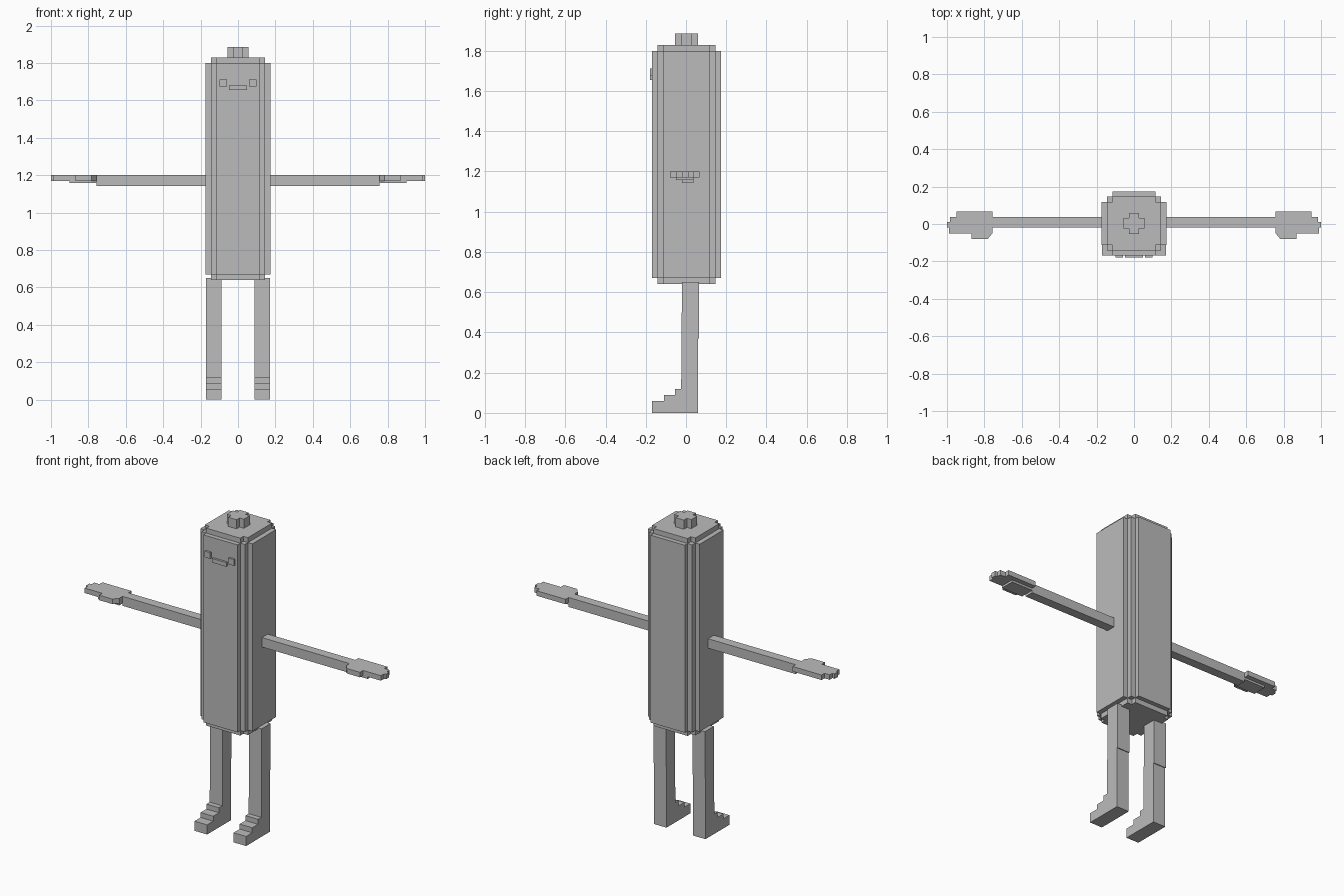
import bpy
import bmesh
from mathutils import Matrix, Vector

if "Cube" in bpy.data.objects:
    bpy.data.objects.remove(bpy.data.objects["Cube"])

grey = bpy.data.materials.new("plain grey")
grey.diffuse_color = (0.5, 0.5, 0.5, 1)
grey.use_nodes = True
grey.node_tree.nodes["Principled BSDF"].inputs["Base Color"].default_value = grey.diffuse_color


def finish(name, bm):
    bmesh.ops.recalc_face_normals(bm, faces=bm.faces)
    mesh = bpy.data.meshes.new(name)
    bm.to_mesh(mesh)
    bm.free()
    mesh.materials.append(grey)
    obj = bpy.data.objects.new(name, mesh)
    bpy.context.collection.objects.link(obj)
    return obj


def prism(name, outline, axis, lo, hi):
    """Extrude a 2D outline along x (outline is y,z) or z (outline is x,y)."""
    bm = bmesh.new()
    verts = [bm.verts.new((lo, a, b) if axis == "x" else (a, b, lo)) for a, b in outline]
    face = bm.faces.new(verts)
    move = Vector((hi - lo, 0, 0)) if axis == "x" else Vector((0, 0, hi - lo))
    out = bmesh.ops.extrude_face_region(bm, geom=[face])
    bmesh.ops.translate(bm, vec=move, verts=[v for v in out["geom"] if isinstance(v, bmesh.types.BMVert)])
    return finish(name, bm)


def box(name, x, y, z):
    return prism(name, [(x[0], y[0]), (x[1], y[0]), (x[1], y[1]), (x[0], y[1])], "z", *z)


def stepped(name, steps, z, cy=0.003):
    """Prism with stair-stepped corners; steps are (half x, half y), widest x first."""
    quarter = []
    for i, (hx, hy) in enumerate(steps):
        if i:
            quarter.append((hx, steps[i - 1][1]))
        quarter.append((hx, hy))
    ring = quarter + [(-x, y) for x, y in reversed(quarter)]
    ring += [(-x, -y) for x, y in quarter] + [(x, -y) for x, y in reversed(quarter)]
    return prism(name, [(x, y + cy) for x, y in ring], "z", *z)


def mirrored(obj, name):
    """Copy a part to the other side."""
    bm = bmesh.new()
    bm.from_mesh(obj.data)
    bmesh.ops.transform(bm, matrix=Matrix.Scale(-1, 4, (1, 0, 0)), verts=bm.verts)
    return finish(name, bm)


# Body column with thinner end plates and a plus-shaped stalk
stepped("body", [(0.173, 0.114), (0.144, 0.144), (0.114, 0.171)], (0.67, 1.80))
end = [(0.144, 0.114), (0.114, 0.144)]
stepped("body_top", end, (1.80, 1.83))
stepped("body_bottom", end, (0.64, 0.67))
stepped("stalk", [(0.057, 0.028), (0.028, 0.057)], (1.83, 1.885))

# Face
eye = box("right_eye", (0.06, 0.098), (-0.18, -0.168), (1.674, 1.711))
mirrored(eye, "left_eye")
box("mouth", (-0.048, 0.048), (-0.18, -0.168), (1.655, 1.68))

# Leg with stair-stepped foot
leg = prism("right_leg", [
    (0.06, 0), (-0.168, 0), (-0.168, 0.058), (-0.11, 0.058), (-0.11, 0.088),
    (-0.055, 0.088), (-0.055, 0.118), (-0.024, 0.118), (-0.02, 0.65),
    (0.065, 0.65), (0.065, 0.37), (0.06, 0.37)], "x", 0.088, 0.172)
mirrored(leg, "left_leg")

# Arm, flat hand and thicker palm
arm = box("right_arm", (0.17, 0.757), (-0.019, 0.037), (1.143, 1.2))
mirrored(arm, "left_arm")
hand = prism("right_hand", [
    (0.757, 0.066), (0.95, 0.066), (0.95, 0.038), (0.985, 0.038), (0.985, 0.012),
    (1.0, 0.012), (1.0, -0.019), (0.988, -0.019), (0.988, -0.05), (0.87, -0.05),
    (0.87, -0.08), (0.782, -0.08), (0.757, -0.05)], "z", 1.17, 1.2)
mirrored(hand, "left_hand")
palm = box("right_palm", (0.757, 0.9), (-0.05, 0.037), (1.157, 1.17))
mirrored(palm, "left_palm")
